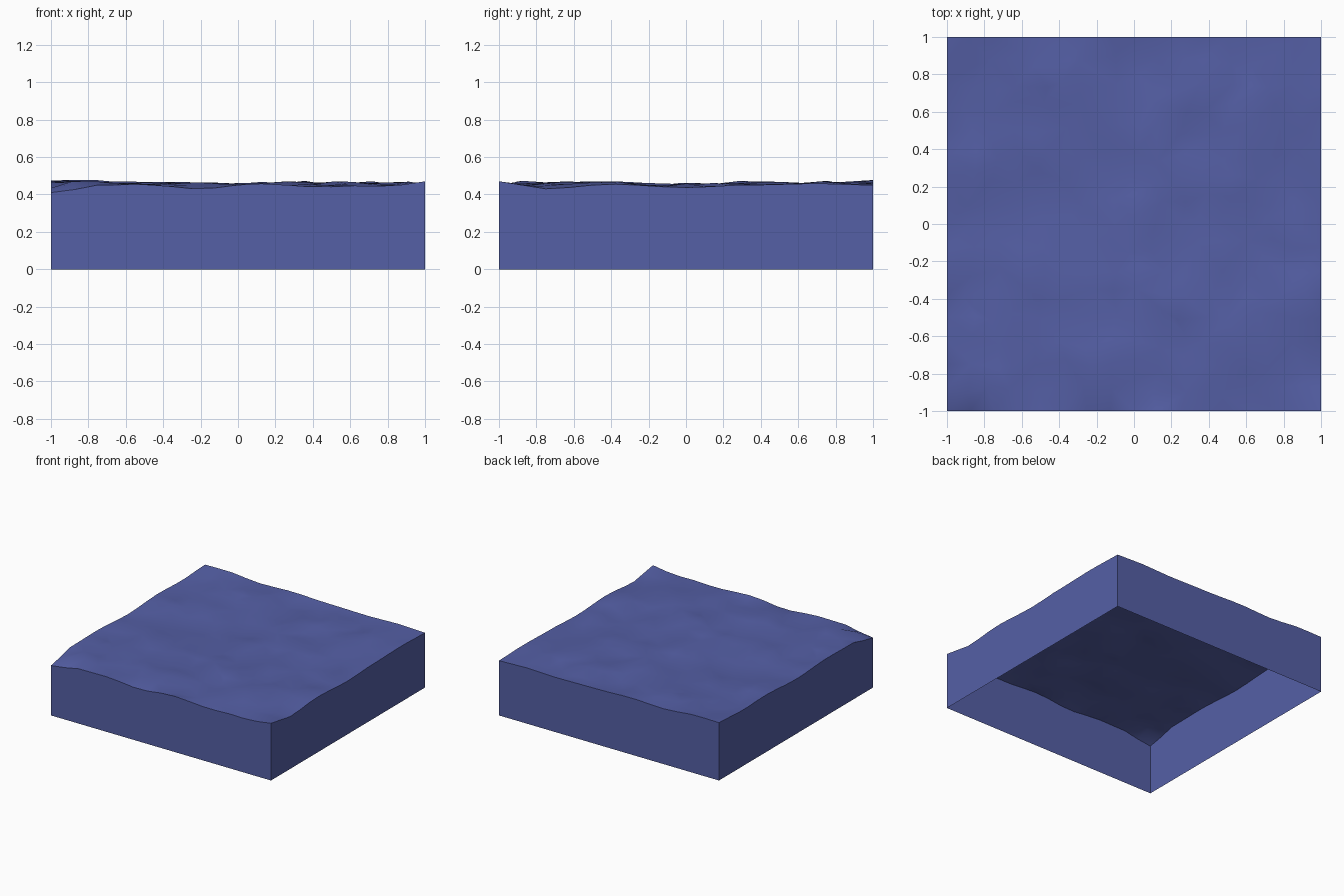
import bpy, bmesh, random
from mathutils import Vector, noise

if "Cube" in bpy.data.objects:
    bpy.data.objects.remove(bpy.data.objects["Cube"])

random.seed(7)
N = 16                      # cells per side of the wavy sheet

# Rim heights along each side: (position, z)
FRONT = [(-1, .41), (-.92, .415), (-.8, .45), (-.5, .453), (-.2, .43), (.1, .458), (.45, .44), (.65, .447), (.8, .443), (1, .47)]
RIGHT = [(-1, .47), (-.75, .43), (-.4, .455), (0, .437), (.3, .45), (.7, .458), (1, .45)]
BACK = [(-1, .475), (-.8, .478), (-.5, .455), (-.2, .465), (.1, .455), (.5, .45), (.75, .458), (1, .45)]
LEFT = [(-1, .41), (-.9, .43), (-.78, .465), (-.4, .47), (0, .45), (.4, .47), (.7, .46), (1, .475)]


def rim(profile, t):
    """Smoothly interpolated rim height."""
    for (a, za), (b, zb) in zip(profile, profile[1:]):
        if t <= b + 1e-6:
            u = (t - a) / (b - a)
            return za + (zb - za) * u * u * (3 - 2 * u)
    return profile[-1][1]


def height(x, y):
    """Choppy water in the middle, rim profiles at the edges."""
    if y <= -1:
        return rim(FRONT, x)
    if y >= 1:
        return rim(BACK, x)
    if x <= -1:
        return rim(LEFT, y)
    if x >= 1:
        return rim(RIGHT, y)
    if x + y < -1.8:
        return .42
    z = .454 + .028 * noise.noise(Vector((x * 4, y * 4, 3.3)))
    return min(.482, max(.428, z + random.uniform(-.006, .006)))


mat = bpy.data.materials.new("deep_blue")
mat.diffuse_color = (.09, .115, .38, 1)
mat.use_nodes = True
mat.node_tree.nodes["Principled BSDF"].inputs["Base Color"].default_value = mat.diffuse_color


def make_object(name, bm):
    mesh = bpy.data.meshes.new(name)
    bm.to_mesh(mesh)
    bm.free()
    obj = bpy.data.objects.new(name, mesh)
    bpy.context.collection.objects.link(obj)
    mesh.materials.append(mat)
    bpy.context.view_layer.objects.active = obj
    obj.select_set(True)
    bpy.ops.object.shade_smooth_by_angle(angle=.5)
    obj.select_set(False)


# Water surface: irregular triangulated sheet
bm = bmesh.new()
bmesh.ops.create_grid(bm, x_segments=N, y_segments=N, size=1)
for v in bm.verts:
    if abs(v.co.x) > .999:
        v.co.x = round(v.co.x)
    else:
        inside_x = True
    if abs(v.co.y) > .999:
        v.co.y = round(v.co.y)
    if abs(v.co.x) < 1 and abs(v.co.y) < 1:
        v.co.x += random.uniform(-.04, .04)
        v.co.y += random.uniform(-.04, .04)
    v.co.z = height(v.co.x, v.co.y)
bmesh.ops.triangulate(bm, faces=bm.faces, quad_method='SHORT_EDGE')

# Side walls: rim dropped to the ground, open underneath
walls = bm.copy()
border = [e for e in walls.edges if e.is_boundary]
new = bmesh.ops.extrude_edge_only(walls, edges=border)["geom"]
for v in new:
    if isinstance(v, bmesh.types.BMVert):
        v.co.z = 0
sheet = [f for f in walls.faces if all(v.co.z > .1 for v in f.verts)]
bmesh.ops.delete(walls, geom=sheet, context='FACES')
for f in walls.faces:
    f.normal_update()
    c = f.calc_center_median()
    if f.normal.x * c.x + f.normal.y * c.y < 0:
        f.normal_flip()

make_object("water_surface", bm)
make_object("side_walls", walls)
